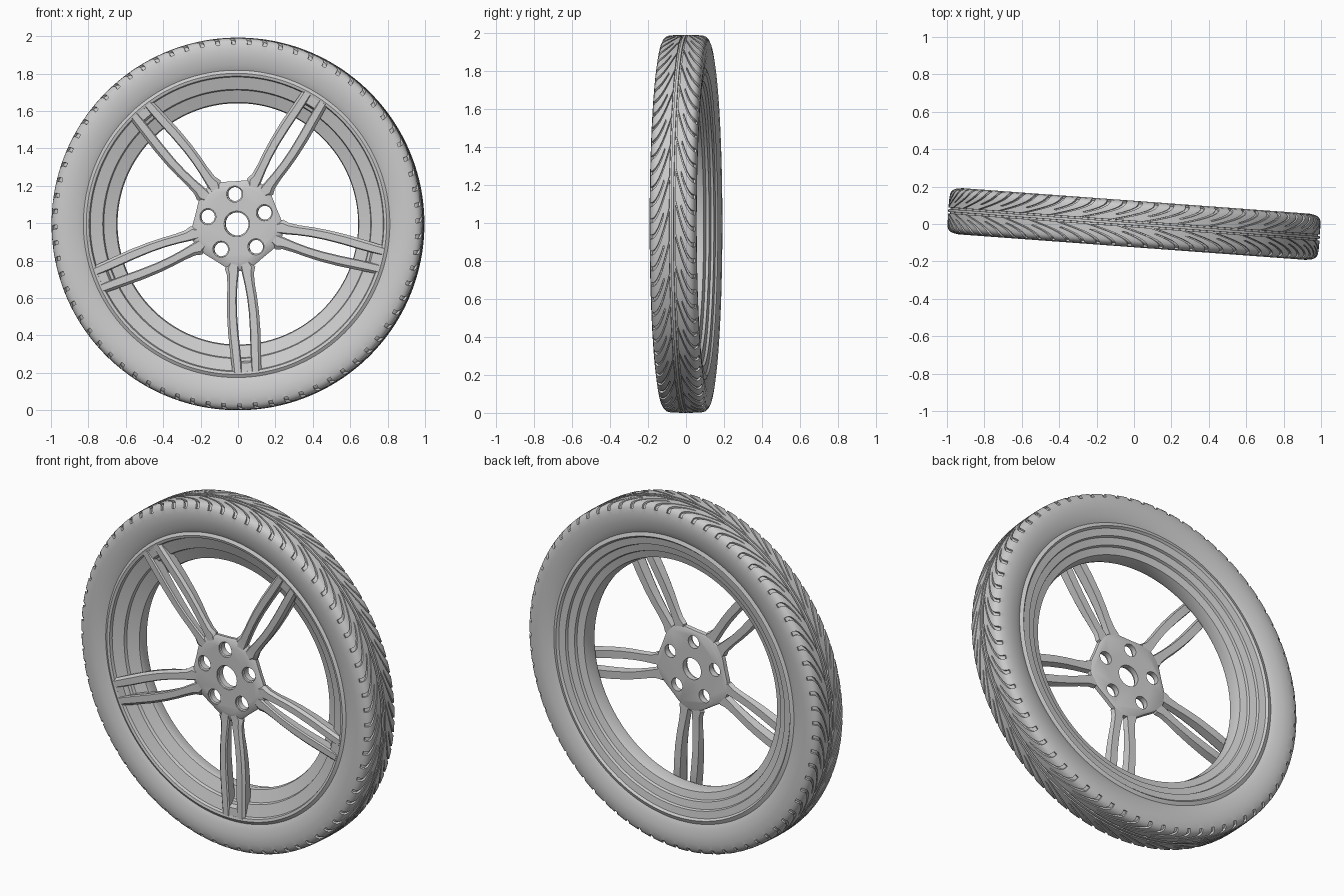
import bpy
import bmesh
from math import sin, cos, pi, radians
from mathutils import Matrix

if "Cube" in bpy.data.objects:
    bpy.data.objects.remove(bpy.data.objects["Cube"], do_unlink=True)

RADIUS = 0.996
TURN = radians(-4.2)
PLACE = Matrix.Translation((0, 0, RADIUS)) @ Matrix.Rotation(TURN, 4, "Z")
SPOKES = 5
FIRST_SPOKE = radians(-86)
STEP = 2 * pi / SPOKES

grey = bpy.data.materials.new("plain grey")
grey.use_nodes = True
grey.diffuse_color = (0.6, 0.6, 0.6, 1)
grey.node_tree.nodes["Principled BSDF"].inputs["Base Color"].default_value = grey.diffuse_color


def polar(r, angle, y):
    """Point on the wheel, whose axle runs along y."""
    return (r * cos(angle), y, r * sin(angle))


def loft(bm, rings, wrap=False):
    """Join closed rings of points; wrap joins last to first, otherwise cap the ends."""
    loops = [[bm.verts.new(p) for p in ring] for ring in rings]
    n = len(loops[0])
    cells = {}
    for i in range(len(loops) if wrap else len(loops) - 1):
        a, b = loops[i], loops[(i + 1) % len(loops)]
        for j in range(n):
            k = (j + 1) % n
            cells[i, j] = bm.faces.new((a[j], a[k], b[k], b[j]))
    if not wrap:
        bm.faces.new(loops[0])
        bm.faces.new(loops[-1])
    return cells


def smooth(mesh, angle=30):
    for p in mesh.polygons:
        p.use_smooth = True
    mesh.set_sharp_from_angle(angle=radians(angle))


def finish(bm, name):
    bmesh.ops.recalc_face_normals(bm, faces=bm.faces)
    mesh = bpy.data.meshes.new(name)
    bm.to_mesh(mesh)
    bm.free()
    mesh.materials.append(grey)
    smooth(mesh)
    obj = bpy.data.objects.new(name, mesh)
    obj.matrix_world = PLACE
    bpy.context.collection.objects.link(obj)
    return obj


# Tyre: half profile (radius, y) from the centre of the tread to the bead
half = [(0.996, 0.007), (0.996, 0.016), (0.996, 0.03), (0.995, 0.045),
        (0.995, 0.06), (0.994, 0.075), (0.992, 0.09), (0.987, 0.102),
        (0.977, 0.112), (0.962, 0.119), (0.93, 0.124), (0.89, 0.122),
        (0.85, 0.113), (0.825, 0.104), (0.80, 0.09)]
profile = half + [(r, -y) for r, y in reversed(half)]
PITCHES, CELLS = 72, 8
segments = PITCHES * CELLS


def sweep_back(y):
    """Chevron shear: steep at the centre, square to the edge at the shoulder."""
    return -0.3 * sin(min(abs(y) / 0.113, 1) * pi / 2)


bm = bmesh.new()
cells = loft(bm, [[polar(r, 2 * pi * i / segments + sweep_back(y), y) for r, y in profile]
                  for i in range(segments)], wrap=True)
bmesh.ops.recalc_face_normals(bm, faces=bm.faces)


def is_groove(i, j):
    r0, y0 = profile[j]
    r1, y1 = profile[(j + 1) % len(profile)]
    mid = abs(y0 + y1) / 2
    if min(r0, r1) < 0.95 or mid < 0.005:
        return False
    if mid < 0.016:
        return True
    k = i + (CELLS // 2 if y0 + y1 < 0 else 0)
    return k % CELLS < 2 and (mid > 0.04 or (k // CELLS) % 2 == 0)


# Tread grooves sunk into the tyre
grooves = [f for key, f in cells.items() if is_groove(*key)]
bmesh.ops.inset_region(bm, faces=grooves, thickness=0.0008, depth=-0.011,
                       use_even_offset=False)
finish(bm, "tyre")

# Rim: closed section from the front lip through the barrel to the stepped back
section = [(0.825, -0.10), (0.805, -0.112), (0.79, -0.108), (0.785, -0.092),
           (0.72, -0.072), (0.715, -0.055), (0.65, -0.03), (0.645, -0.01),
           (0.66, 0.045), (0.70, 0.055), (0.705, 0.07), (0.745, 0.078),
           (0.75, 0.092), (0.79, 0.098), (0.80, 0.11), (0.825, 0.10)]
bm = bmesh.new()
loft(bm, [[polar(r, 2 * pi * i / 160, y) for r, y in section] for i in range(160)], wrap=True)
finish(bm, "rim")

# Hub: disc that swells towards the spokes
bm = bmesh.new()
rings = []
for r, y in [(0.225, -0.05), (0.237, -0.056), (0.24, -0.078), (0.228, -0.086), (0.19, -0.094)]:
    ring = []
    for i in range(100):
        a = 2 * pi * i / 100
        ring.append(polar(r + 0.012 * cos(SPOKES * (a - FIRST_SPOKE)), a, y))
    rings.append(ring)
loft(bm, rings)
hub = finish(bm, "hub")

# Axle bore and bolt holes, each flared at the front
bm = bmesh.new()
holes = [(0, 0, 0.062)]
for k in range(SPOKES):
    a = FIRST_SPOKE + (k + 0.5) * STEP
    holes.append((0.16 * cos(a), 0.16 * sin(a), 0.037))
for x, z, r in holes:
    levels = [(r, -0.02), (r, -0.082), (r + 0.006, -0.086), (r + 0.008, -0.13)]
    loft(bm, [[(x + s * cos(t * pi / 20), y, z + s * sin(t * pi / 20)) for t in range(40)]
              for s, y in levels])
cutter = finish(bm, "hole_cutter")
cutter.hide_render = True
cut = hub.modifiers.new("holes", "BOOLEAN")
cut.operation = "DIFFERENCE"
cut.solver = "EXACT"
cut.object = cutter
bpy.context.view_layer.objects.active = hub
hub.select_set(True)
bpy.ops.object.modifier_apply(modifier=cut.name)
bpy.data.objects.remove(cutter, do_unlink=True)
smooth(hub.data)

# Spoke arms: (radius, inner edge, outer edge, front y, back y)
stations = [(0.18, -0.001, 0.045, -0.091, -0.055), (0.235, 0.004, 0.082, -0.09, -0.053),
            (0.27, 0.010, 0.072, -0.092, -0.053), (0.33, 0.020, 0.074, -0.095, -0.053),
            (0.40, 0.028, 0.081, -0.098, -0.05), (0.48, 0.032, 0.086, -0.101, -0.048),
            (0.58, 0.031, 0.087, -0.105, -0.047), (0.68, 0.027, 0.083, -0.109, -0.047),
            (0.74, 0.026, 0.080, -0.111, -0.06), (0.795, 0.026, 0.077, -0.112, -0.085)]


def spoke_point(angle, u, v, y):
    return (u * cos(angle) - v * sin(angle), y, u * sin(angle) + v * cos(angle))


for k in range(SPOKES):
    angle = FIRST_SPOKE + k * STEP
    bm = bmesh.new()
    for side in (-1, 1):
        rings = []
        for u, inner, outer, front, back in stations:
            w = outer - inner
            shape = [(inner + 0.1 * w, back), (inner, front + 0.008), (inner + 0.1 * w, front),
                     (outer - 0.25 * w, front), (outer, front + 0.014), (outer - 0.12 * w, back)]
            rings.append([spoke_point(angle, u, side * v, y) for v, y in shape])
        loft(bm, rings)
    # Bridge closing the slot at the rim
    rings = []
    for u, front in ((0.735, -0.085), (0.745, -0.104), (0.795, -0.108)):
        rings.append([spoke_point(angle, u, v, y) for v, y in
                      ((-0.03, -0.07), (-0.03, front), (0.03, front), (0.03, -0.07))])
    loft(bm, rings)
    finish(bm, f"spoke_{k + 1}")
